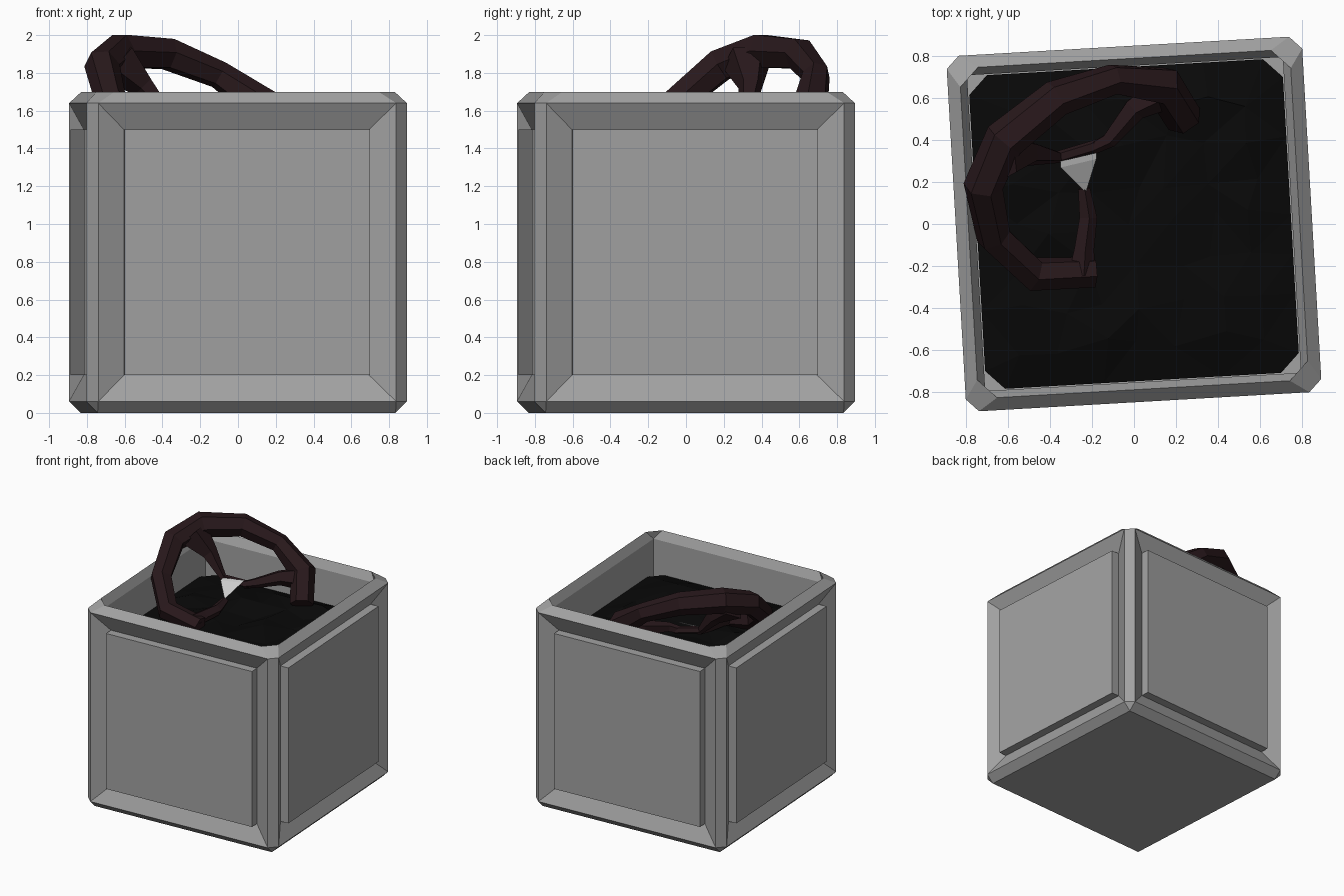
import bpy, bmesh, math, random
from mathutils import Vector, Matrix

if "Cube" in bpy.data.objects:
    bpy.data.objects.remove(bpy.data.objects["Cube"])

random.seed(4)
TURN = math.radians(3.3)


def material(name, col):
    m = bpy.data.materials.new(name)
    m.diffuse_color = (*col, 1)
    m.use_nodes = True
    m.node_tree.nodes["Principled BSDF"].inputs["Base Color"].default_value = m.diffuse_color
    return m


def make_object(name, bm, mat=None):
    bmesh.ops.recalc_face_normals(bm, faces=bm.faces)
    me = bpy.data.meshes.new(name)
    bm.to_mesh(me)
    bm.free()
    ob = bpy.data.objects.new(name, me)
    bpy.context.collection.objects.link(ob)
    if mat:
        me.materials.append(mat)
    return ob


def tube(name, pts, mat, sides=6):
    """Faceted tapered tube through (x, y, z, radius) points."""
    bm = bmesh.new()
    pos = [Vector(p[:3]) for p in pts]
    rings = []
    side = None
    for i, p in enumerate(pos):
        t = (pos[min(i + 1, len(pos) - 1)] - pos[max(i - 1, 0)]).normalized()
        if side is None:
            side = t.orthogonal()
        side = (side - t * side.dot(t)).normalized()
        up = t.cross(side)
        rings.append([bm.verts.new(p + pts[i][3] * (side * math.cos(a) + up * math.sin(a)))
                      for a in (2 * math.pi * k / sides for k in range(sides))])
    for a, b in zip(rings, rings[1:]):
        for k in range(sides):
            n = (k + 1) % sides
            bm.faces.new((a[k], a[n], b[n], b[k]))
    bm.faces.new(rings[0])
    bm.faces.new(rings[-1])
    return make_object(name, bm, mat)


concrete = material("concrete", (0.36, 0.36, 0.36))
bark = material("bark", (0.021, 0.009, 0.011))
earth = material("earth", (0.0025, 0.0025, 0.0025))

# Planter box: chamfered cube
bm = bmesh.new()
bmesh.ops.create_cube(bm, size=1.7, matrix=Matrix.Translation((0, 0, 0.85)))
bmesh.ops.bevel(bm, geom=bm.edges[:], offset=0.06, segments=1, affect='EDGES', profile=0.5)
# cut the four rim corners
for sx in (-1, 1):
    for sy in (-1, 1):
        cut = bmesh.ops.bisect_plane(bm, geom=bm.verts[:] + bm.edges[:] + bm.faces[:], dist=1e-4,
                                     plane_co=(sx * 0.745, sy * 0.745, 1.7),
                                     plane_no=(sx, sy, 2.5), clear_outer=True)
        edges = [e for e in bm.edges if e.is_boundary]
        bmesh.ops.holes_fill(bm, edges=edges, sides=0)
# grooved side panels
bm.normal_update()
panels = [f for f in bm.faces if max(abs(f.normal.x), abs(f.normal.y)) > 0.99]
top = max(bm.faces, key=lambda f: f.calc_center_median().z)
bmesh.ops.inset_individual(bm, faces=panels, thickness=0.14, depth=-0.07, use_even_offset=True)
bm.normal_update()
for f in panels:
    n = f.normal.copy()
    new = bmesh.ops.extrude_discrete_faces(bm, faces=[f])["faces"][0]
    bmesh.ops.translate(bm, verts=new.verts[:], vec=n * 0.07)
# sloped inner lip down to square walls, then the floor
lip = bmesh.ops.extrude_discrete_faces(bm, faces=[top])["faces"][0]
for v in lip.verts:
    v.co = (math.copysign(0.755, v.co.x), math.copysign(0.755, v.co.y), 1.63)
bmesh.ops.remove_doubles(bm, verts=lip.verts[:], dist=1e-4)
lip = max((f for f in bm.faces if all(abs(v.co.z - 1.63) < 1e-4 for v in f.verts)),
          key=lambda f: f.calc_area())
floor = bmesh.ops.extrude_discrete_faces(bm, faces=[lip])["faces"][0]
bmesh.ops.translate(bm, verts=floor.verts[:], vec=(0, 0, -0.38))
box = make_object("planter_box", bm, concrete)
box.rotation_euler.z = TURN

# Soil: lumpy sheet with cut corners
bm = bmesh.new()
bmesh.ops.create_grid(bm, x_segments=8, y_segments=8, size=0.75)
for v in bm.verts:
    x, y = abs(v.co.x), abs(v.co.y)
    if max(x, y) > 0.74:
        v.co.z = 1.35
        if min(x, y) > 0.74:
            v.co.x *= 0.94
            v.co.y *= 0.94
        elif min(x, y) > 0.5:
            small = 0 if x < y else 1
            v.co[small] *= 0.66 / min(x, y)
    else:
        v.co += Vector((random.uniform(-0.04, 0.04), random.uniform(-0.04, 0.04),
                        1.40 + random.uniform(-0.025, 0.035)))
bmesh.ops.triangulate(bm, faces=bm.faces[:])
soil = make_object("soil", bm, earth)
soil.rotation_euler.z = TURN

# Root: one large arch and three spokes meeting at the stone
tube("root_arch", [(-0.19, -0.23, 1.42, 0.075), (-0.48, -0.24, 1.48, 0.085),
                   (-0.67, -0.06, 1.64, 0.085), (-0.72, 0.18, 1.84, 0.095),
                   (-0.62, 0.40, 1.915, 0.10), (-0.37, 0.60, 1.90, 0.09),
                   (-0.10, 0.69, 1.79, 0.075), (0.14, 0.66, 1.62, 0.10),
                   (0.24, 0.50, 1.44, 0.09)], bark)
tube("root_spoke_upper", [(-0.64, 0.32, 1.86, 0.13), (-0.50, 0.34, 1.73, 0.065),
                          (-0.36, 0.32, 1.57, 0.03), (-0.16, 0.38, 1.54, 0.03)], bark, 5)
tube("root_spoke_right", [(-0.20, 0.36, 1.54, 0.03), (-0.12, 0.40, 1.56, 0.04),
                          (0.0, 0.55, 1.58, 0.06), (0.14, 0.63, 1.58, 0.09)], bark, 5)
tube("root_spoke_lower", [(-0.24, 0.17, 1.47, 0.03), (-0.22, 0.03, 1.45, 0.045),
                          (-0.24, -0.12, 1.45, 0.05), (-0.25, -0.24, 1.44, 0.07)], bark, 5)

# Stone: small triangular wedge held between the spokes
bm = bmesh.new()
tri = [Vector((-0.35, 0.27, 1.57)), Vector((-0.18, 0.31, 1.58)), Vector((-0.23, 0.15, 1.49))]
a = [bm.verts.new(p) for p in tri]
b = [bm.verts.new(p + Vector((0.0, 0.03, 0.01))) for p in tri]
bm.faces.new(a)
bm.faces.new(b)
for k in range(3):
    bm.faces.new((a[k], a[k - 1], b[k - 1], b[k]))
make_object("stone", bm)
